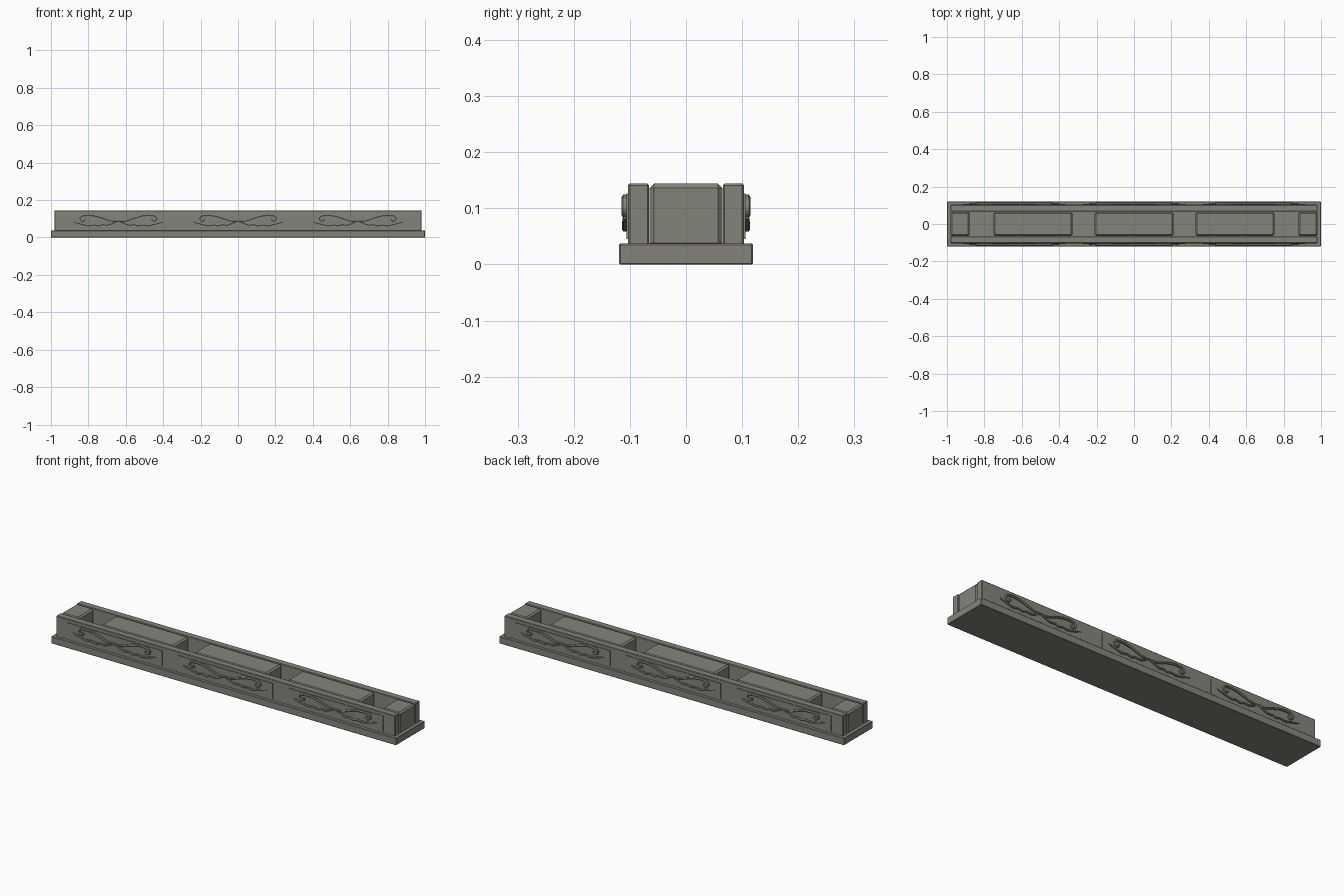
import bpy
from math import radians
from mathutils import Matrix

cube = bpy.data.objects.get("Cube")
if cube:
    bpy.data.objects.remove(cube)

# Weathered stone material
stone = bpy.data.materials.new("grey stone")
stone.use_nodes = True
colour = (0.235, 0.23, 0.195, 1)
stone.diffuse_color = colour
shader = stone.node_tree.nodes["Principled BSDF"]
shader.inputs["Base Color"].default_value = colour
shader.inputs["Roughness"].default_value = 0.9


def box(name, x, y, z, chamfer):
    """Chamfered box between (low, high) limits on each axis."""
    centre = [(a + b) / 2 for a, b in (x, y, z)]
    bpy.ops.mesh.primitive_cube_add(size=1, location=centre)
    ob = bpy.context.object
    ob.name = name
    ob.data.transform(Matrix.Diagonal([b - a for a, b in (x, y, z)] + [1]))
    ob.data.materials.append(stone)
    if chamfer:
        mod = ob.modifiers.new("chamfer", "BEVEL")
        mod.width = chamfer
        mod.segments = 1
    return ob


def scroll(name, strands, centre_x, side):
    """Carved scrollwork: each strand is drawn on both halves."""
    data = bpy.data.curves.new(name, "CURVE")
    data.dimensions = "3D"
    data.bevel_depth = 0.006
    data.bevel_resolution = 1
    data.resolution_u = 4
    data.use_fill_caps = True
    for strand in strands:
        for flip in (-1, 1):
            spline = data.splines.new("BEZIER")
            spline.bezier_points.add(len(strand) - 1)
            for point, (x, z, r) in zip(spline.bezier_points, strand):
                point.co = (flip * x, 0, z)
                point.radius = r
                point.handle_left_type = point.handle_right_type = "AUTO"
    ob = bpy.data.objects.new(name, data)
    bpy.context.collection.objects.link(ob)
    ob.location = (centre_x, side * 0.109, 0)
    data.materials.append(stone)
    bpy.ops.object.select_all(action="DESELECT")
    ob.select_set(True)
    bpy.context.view_layer.objects.active = ob
    bpy.ops.object.convert(target="MESH")
    bpy.ops.object.shade_smooth_by_angle(angle=radians(50))
    bpy.context.object.name = name


# Plinth
box("base_slab", (-1, 1), (-0.119, 0.119), (0, 0.037), 0.002)

# Infill blocks between the rails, with open gaps
for name, low, high in (("left_end_block", 0.88, 0.982),
                        ("left_block", 0.33, 0.75),
                        ("middle_block", -0.21, 0.21),
                        ("right_block", -0.75, -0.33),
                        ("right_end_block", -0.982, -0.88)):
    box(name, (low, high), (-0.065, 0.065), (0.03, 0.144), 0.008)

# Strands of one half ornament: distance from middle, height, thickness
upper_strand = [(0, 0.088, 0.8), (0.04, 0.089, 0.9), (0.08, 0.102, 1),
                (0.13, 0.116, 1), (0.175, 0.118, 1), (0.203, 0.108, 1),
                (0.2, 0.092, 1), (0.183, 0.09, 1), (0.18, 0.1, 0.9)]
lower_strand = [(0, 0.088, 0.5), (0.03, 0.076, 0.8), (0.06, 0.067, 0.9),
                (0.085, 0.069, 0.8), (0.105, 0.063, 0.9), (0.13, 0.068, 0.8),
                (0.155, 0.064, 0.9), (0.19, 0.07, 0.8), (0.215, 0.076, 0.7),
                (0.24, 0.083, 0.4)]

# Side rails with raised panels and carving
for side, label in ((-1, "front"), (1, "back")):
    box(label + "_rail", (-0.982, 0.982),
        sorted((side * 0.066, side * 0.103)), (0.03, 0.144), 0.003)
    for centre, place in ((-0.64, "right"), (0, "middle"), (0.64, "left")):
        box(f"{label}_{place}_panel", (centre - 0.275, centre + 0.275),
            sorted((side * 0.1, side * 0.106)), (0.045, 0.126), 0)
        scroll(f"{label}_{place}_scroll", (upper_strand, lower_strand), centre, side)
